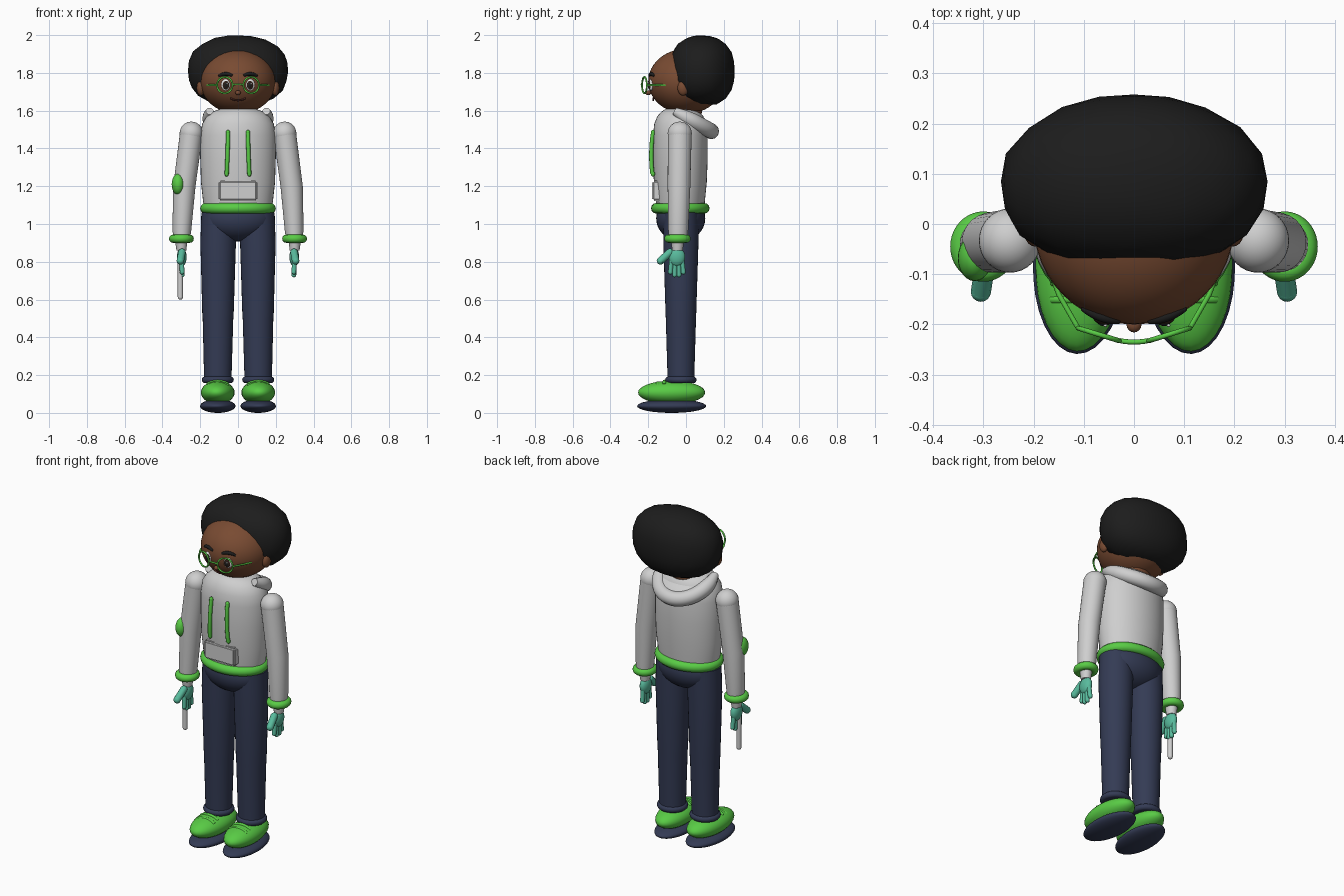
import bpy, bmesh, math, random
from mathutils import Vector, Matrix

if "Cube" in bpy.data.objects:
    bpy.data.objects.remove(bpy.data.objects["Cube"])
random.seed(4)


def material(name, r, g, b):
    m = bpy.data.materials.new(name)
    m.use_nodes = True
    m.diffuse_color = (r, g, b, 1)
    bsdf = m.node_tree.nodes["Principled BSDF"]
    bsdf.inputs["Base Color"].default_value = (r, g, b, 1)
    bsdf.inputs["Roughness"].default_value = 0.7
    return m


GREY = material("light grey cloth", .62, .62, .62)
GREEN = material("bright green", .10, .60, .06)
NAVY = material("navy cloth", .034, .044, .09)
SKIN = material("brown skin", .19, .07, .032)
HAIR = material("black hair", .012, .012, .012)
TEAL = material("teal glove", .10, .50, .34)
WHITE = material("eye white", .85, .85, .85)
IRIS = material("dark iris", .03, .015, .01)
LIP = material("dark lip", .09, .025, .018)


def finish(name, bm, mat, angle=50):
    bmesh.ops.recalc_face_normals(bm, faces=bm.faces)
    me = bpy.data.meshes.new(name)
    bm.to_mesh(me)
    bm.free()
    me.materials.append(mat)
    ob = bpy.data.objects.new(name, me)
    bpy.context.collection.objects.link(ob)
    bpy.ops.object.select_all(action='DESELECT')
    ob.select_set(True)
    bpy.context.view_layer.objects.active = ob
    bpy.ops.object.shade_smooth_by_angle(angle=math.radians(angle))
    return ob


def ellipsoid(name, mat, centre, size, seg=32, turn=(0, 0, 0)):
    bm = bmesh.new()
    bmesh.ops.create_uvsphere(bm, u_segments=seg, v_segments=seg // 2, radius=1)
    ob = finish(name, bm, mat)
    ob.location, ob.scale, ob.rotation_euler = centre, size, turn
    return ob


def loft(name, mat, rings, seg=40):
    """Stack of elliptical rings: (z, half width, half depth, centre y, centre x)."""
    bm = bmesh.new()
    loops = []
    for z, rx, ry, cy, cx in rings:
        angles = [2 * math.pi * i / seg for i in range(seg)]
        loops.append([bm.verts.new((cx + rx * math.cos(a), cy + ry * math.sin(a), z)) for a in angles])
    for lo, hi in zip(loops, loops[1:]):
        for i in range(seg):
            j = (i + 1) % seg
            bm.faces.new((lo[i], lo[j], hi[j], hi[i]))
    bm.faces.new(loops[0])
    bm.faces.new(loops[-1])
    return finish(name, bm, mat)


def torus(name, mat, centre, major, minor, matrix=None, seg=40, tube=12):
    """Ring lying flat, with separate x and y radii."""
    bm = bmesh.new()
    grid = []
    for i in range(seg):
        a = 2 * math.pi * i / seg
        row = []
        for k in range(tube):
            b = 2 * math.pi * k / tube
            out = minor * math.cos(b)
            row.append(bm.verts.new(((major[0] + out) * math.cos(a),
                                     (major[1] + out) * math.sin(a), minor * math.sin(b))))
        grid.append(row)
    for i in range(seg):
        for k in range(tube):
            n, m = (i + 1) % seg, (k + 1) % tube
            bm.faces.new((grid[i][k], grid[n][k], grid[n][m], grid[i][m]))
    if matrix:
        bm.transform(matrix)
    ob = finish(name, bm, mat)
    ob.location = centre
    return ob


def tube(name, mat, points, radius, radii=None, smooth=True):
    """Rounded tube following a few points."""
    cu = bpy.data.curves.new(name, 'CURVE')
    cu.dimensions = '3D'
    cu.bevel_depth, cu.bevel_resolution = radius, 4
    cu.use_fill_caps = True
    sp = cu.splines.new('NURBS' if smooth else 'POLY')
    sp.points.add(len(points) - 1)
    for i, p in enumerate(points):
        sp.points[i].co = (*p, 1)
        sp.points[i].radius = radii[i] if radii else 1
    if smooth:
        sp.use_endpoint_u, sp.order_u = True, min(4, len(points))
    cu.materials.append(mat)
    ob = bpy.data.objects.new(name, cu)
    bpy.context.collection.objects.link(ob)
    return ob


def capsule(name, mat, a, b, radius):
    tube(name, mat, [a, b], radius, smooth=False)
    for tag, p in (("base", a), ("tip", b)):
        ellipsoid(f"{name}_{tag}", mat, p, (radius,) * 3, 16)


# Torso, waistband, hood and hips
loft("hoodie_body", GREY, [
    (1.06, .175, .125, -.03, 0), (1.12, .185, .13, -.03, 0), (1.22, .196, .14, -.03, 0),
    (1.35, .2, .145, -.03, 0), (1.47, .2, .145, -.03, 0), (1.53, .19, .138, -.03, 0),
    (1.57, .166, .122, -.03, 0), (1.595, .135, .1, -.03, 0), (1.61, .09, .075, -.03, 0)])
torus("waistband", GREEN, (0, -.03, 1.083), (.172, .127), .028)
hood = [(.155 * math.sin(a), .155 * math.cos(a) - .02, 1.575 - .085 * math.cos(a))
        for a in [math.radians(d) for d in range(-105, 106, 15)]]
tube("hood_roll", GREY, hood, .042, [.5, .8] + [1] * (len(hood) - 4) + [.8, .5])
ellipsoid("hood_fill", GREY, (0, .04, 1.54), (.15, .11, .045), 32, (-.42, 0, 0))
ellipsoid("hips", NAVY, (0, -.028, 1.03), (.188, .13, .122))

# Front pocket and drawstrings
bm = bmesh.new()
bmesh.ops.create_cube(bm, size=1)
bmesh.ops.scale(bm, vec=(.205, .05, .108), verts=bm.verts)
bmesh.ops.bevel(bm, geom=bm.edges[:], offset=.01, segments=3, affect='EDGES')
finish("front_pocket", bm, GREY, 30).location = (0, -.154, 1.177)
for s, side in ((1, "left"), (-1, "right")):
    tube(side + "_drawstring", GREEN, [(s * .053, -.174, 1.485), (s * .053, -.186, 1.42),
         (s * .057, -.187, 1.33), (s * .06, -.178, 1.265)], .011)
    for z, x in ((1.485, .053), (1.265, .06)):
        ellipsoid(side + "_drawstring_end", GREEN, (s * x, -.175, z), (.011, .011, .014), 12)

# Head and hair
ellipsoid("neck", SKIN, (0, 0, 1.6), (.09, .085, .06))
ellipsoid("head", SKIN, (0, 0, 1.755), (.2, .2, .172), 48)
bm = bmesh.new()
bmesh.ops.create_icosphere(bm, subdivisions=3, radius=1)
for v in bm.verts:
    c = v.co
    c /= sum(abs(k) ** 2.35 for k in c) ** (1 / 2.35)
    c *= random.uniform(.985, 1)
    # Narrower towards the back, level front hairline
    c.x *= 1 - .18 * max(c.y, 0) ** 2
    v.co = Vector((.268 * c.x, .085 + .175 * c.y, 1.81 + .19 * c.z))
    v.co.z = max(v.co.z, 1.77 - 1.1 * (v.co.y + .09), 1.63)
finish("hair", bm, HAIR, 40)

# Face
ellipsoid("nose", SKIN, (0, -.2, 1.695), (.015, .016, .013), 16)
tube("mouth", LIP, [(-.04, -.172, 1.667), (-.018, -.175, 1.65), (.018, -.175, 1.65),
                    (.04, -.172, 1.667)], .0045)
for s, side in ((1, "left"), (-1, "right")):
    ellipsoid(side + "_ear", SKIN, (s * .197, -.015, 1.72), (.022, .03, .04), 20)
    turn = (0, 0, s * .33)
    ellipsoid(side + "_eye", WHITE, (s * .065, -.185, 1.737), (.025, .011, .031), 24, turn)
    ellipsoid(side + "_iris", IRIS, (s * .064, -.192, 1.735), (.018, .0085, .023), 20, turn)
    ellipsoid(side + "_pupil", HAIR, (s * .063, -.196, 1.735), (.011, .007, .015), 16, turn)
    ellipsoid(side + "_glint", WHITE, (s * .063 + .006, -.202, 1.743), (.004, .003, .005), 10)
    tube(side + "_eyebrow", HAIR, [(s * .03, -.193, 1.785), (s * .055, -.19, 1.799),
         (s * .08, -.18, 1.797), (s * .102, -.168, 1.783)], .011, [.6, 1, 1, .5])
    # Glasses
    frame = Matrix.Rotation(s * .3, 4, 'Z') @ Matrix.Rotation(math.pi / 2, 4, 'X')
    torus(side + "_lens_ring", GREEN, (s * .07, -.22, 1.735), (.043, .043), .005, frame, 32, 8)
    tube(side + "_temple", GREEN, [(s * .112, -.206, 1.735), (s * .15, -.14, 1.735),
         (s * .19, -.03, 1.735)], .005, smooth=False)
tube("glasses_bridge", GREEN, [(-.028, -.232, 1.737), (-.015, -.236, 1.741),
     (.015, -.236, 1.741), (.028, -.232, 1.737)], .005)

for s, side in ((1, "left"), (-1, "right")):
    # Arm, cuff and wrist
    ellipsoid(side + "_shoulder", GREY, (s * .247, -.033, 1.48), (.062, .064, .062))
    loft(side + "_sleeve", GREY, [
        (.92, .044, .05, -.042, s * .298), (.97, .05, .053, -.041, s * .297),
        (1.2, .059, .06, -.037, s * .284), (1.48, .061, .063, -.033, s * .247)], 28)
    torus(side + "_cuff", GREEN, (s * .3, -.045, .922), (.044, .048), .022)
    loft(side + "_wrist", GREY, [(.86, .026, .028, -.045, s * .3),
                                 (.92, .034, .036, -.045, s * .3)], 20)
    # Gloved hand
    ellipsoid(side + "_palm", TEAL, (s * .298, -.048, .825), (.026, .044, .05), 24)
    for k in range(4):
        y = -.083 + .023 * k
        tip = .73 if k in (1, 2) else .745
        capsule(f"{side}_finger_{k + 1}", TEAL, (s * .298, -.05 + .8 * (y + .05), .81),
                (s * .296, y, tip), .0125)
    capsule(side + "_thumb", TEAL, (s * .297, -.085, .85), (s * .305, -.135, .805), .02)

    # Leg and ankle cuff
    loft(side + "_trouser_leg", NAVY, [
        (.16, .072, .07, -.027, s * .107), (.5, .081, .08, -.027, s * .106),
        (.52, .083, .081, -.027, s * .106), (.9, .094, .093, -.027, s * .105),
        (1.06, .094, .093, -.027, s * .1)], 32)
    torus(side + "_ankle_cuff", NAVY, (s * .107, -.027, .175), (.067, .065), .018)
    # Shoe
    ellipsoid(side + "_sole", NAVY, (s * .107, -.076, .036), (.094, .183, .036), 32, (0, 0, s * .04))
    ellipsoid(side + "_shoe", GREEN, (s * .107, -.076, .108), (.089, .178, .062), 32, (0, 0, s * .04))
    for y, z in ((-.15, .164), (-.115, .172)):
        tube(side + "_lace", GREEN, [(s * .107 - .055, y, z - .022), (s * .107 - .03, y, z),
             (s * .107 + .03, y, z), (s * .107 + .055, y, z - .022)], .009)

# Elbow patch and hand-held baton
ellipsoid("elbow_patch", GREEN, (-.317, -.068, 1.21), (.034, .046, .056), 24)
capsule("baton", GREY, (-.305, -.06, .82), (-.305, -.06, .613), .014)
